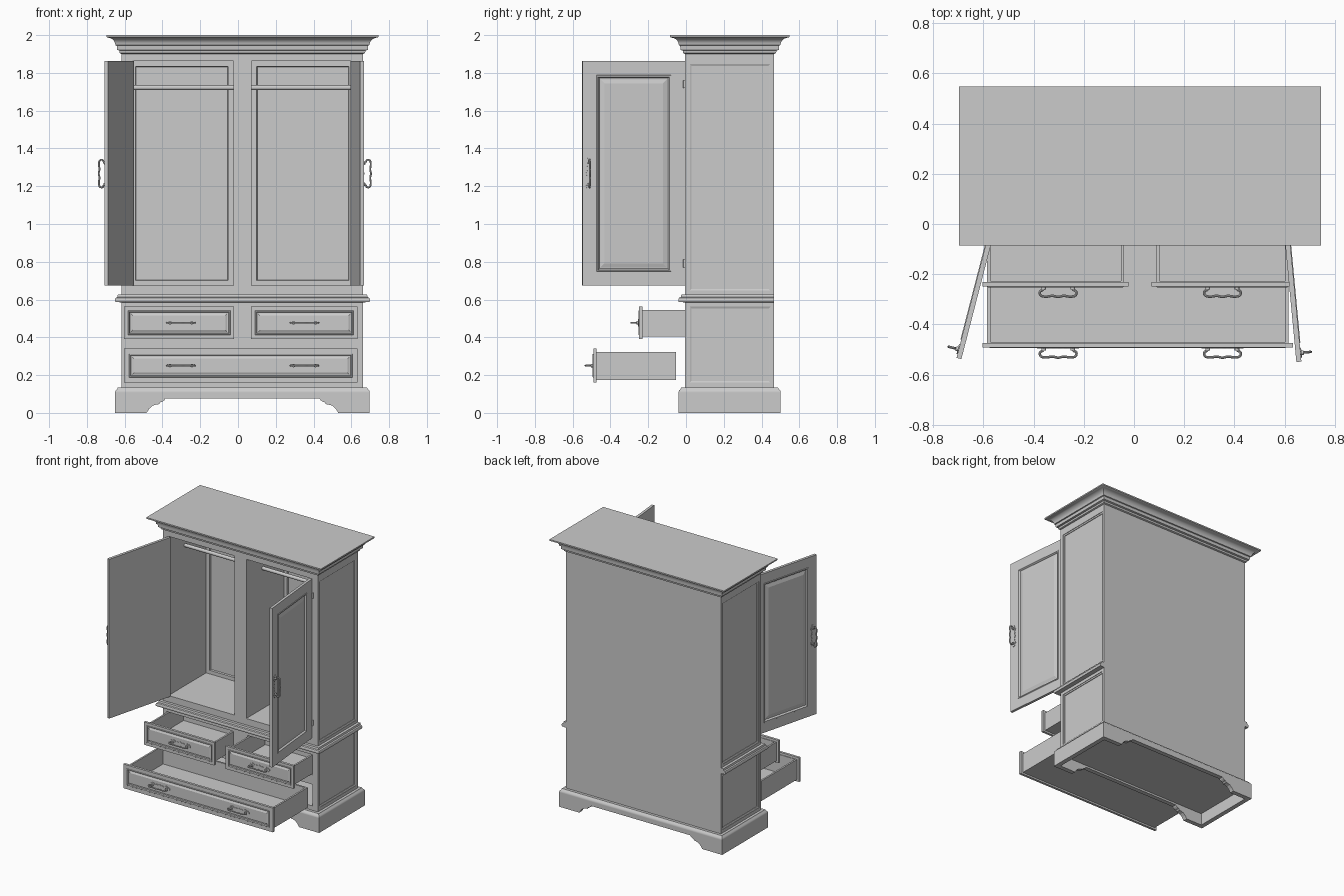
import bpy, bmesh, math
from mathutils import Matrix, Vector

if "Cube" in bpy.data.objects:
    bpy.data.objects.remove(bpy.data.objects["Cube"])

# Carcass extents (front faces -y)
X0, X1, Y0, Y1 = -0.616, 0.663, -0.005, 0.467
XC = (X0 + X1) / 2
T, R, rad = Matrix.Translation, Matrix.Rotation, math.radians


def finish(name, bm, matrix=None):
    bmesh.ops.recalc_face_normals(bm, faces=bm.faces)
    mesh = bpy.data.meshes.new(name)
    bm.to_mesh(mesh)
    bm.free()
    ob = bpy.data.objects.new(name, mesh)
    bpy.context.collection.objects.link(ob)
    if matrix:
        ob.matrix_world = matrix
    return ob


def add_loft(bm, rings, axis):
    """Closed solid through rectangles (a0, a1, b0, b1, c), c measured along axis."""
    put = {'z': lambda a, b, c: (a, b, c),
           'y': lambda a, b, c: (a, c, b),
           'x': lambda a, b, c: (c, a, b)}[axis]
    loops = [[bm.verts.new(put(a, b, c)) for a, b in ((a0, b0), (a1, b0), (a1, b1), (a0, b1))]
             for a0, a1, b0, b1, c in rings]
    for p, q in zip(loops, loops[1:]):
        for i in range(4):
            j = (i + 1) % 4
            bm.faces.new((p[i], p[j], q[j], q[i]))
    bm.faces.new(loops[0])
    bm.faces.new(loops[-1])


def inset_rings(a0, a1, b0, b1, steps):
    return [(a0 + d, a1 - d, b0 + d, b1 - d, c) for d, c in steps]


def loft(name, rings, axis, matrix=None):
    bm = bmesh.new()
    add_loft(bm, rings, axis)
    return finish(name, bm, matrix)


def moulding(name, profile, back=True):
    """Profile of (offset, z) swept round the carcass."""
    return loft(name, [(X0 - o, X1 + o, Y0 - o, Y1 + (o if back else 0), z)
                       for o, z in profile], 'z')


def prism(name, pts, y0, y1):
    bm = bmesh.new()
    f = bm.faces.new([bm.verts.new((x, y0, z)) for x, z in pts])
    ext = bmesh.ops.extrude_face_region(bm, geom=[f])
    bmesh.ops.translate(bm, vec=(0, y1 - y0, 0),
                        verts=[v for v in ext['geom'] if isinstance(v, bmesh.types.BMVert)])
    return finish(name, bm)


def rod(name, radius, depth, matrix):
    bm = bmesh.new()
    bmesh.ops.create_cone(bm, cap_ends=True, segments=16, radius1=radius,
                          radius2=radius, depth=depth)
    return finish(name, bm, matrix)


smooth = []

# Carcass: block with wardrobe bays, drawer bays and side panels cut out
carcass = loft("carcass", [(X0, X1, Y0, Y1, 0.09), (X0, X1, Y0, Y1, 1.91)], 'z')
bm = bmesh.new()
bays = [(-0.57, -0.025), (0.072, 0.615)]
for a, b in bays:
    add_loft(bm, inset_rings(a, b, 0.674, 1.862,
                             [(0, -0.1), (0, 0.438), (0.027, 0.438), (0.03, 0.45)]), 'y')
for a, b, c, d in ((-0.588, -0.035, 0.40, 0.55), (0.082, 0.617, 0.40, 0.55),
                   (-0.592, 0.62, 0.168, 0.328)):
    add_loft(bm, [(a, b, c, d, -0.1), (a, b, c, d, 0.44)], 'y')
for x, s in ((X0, 1), (X1, -1)):
    for z0, z1 in ((0.647, 1.847), (0.16, 0.562)):
        add_loft(bm, inset_rings(0.02, 0.447, z0, z1,
                                 [(0, x - s * 0.05), (0, x + s * 0.003),
                                  (0.01, x + s * 0.007), (0.01, x + s * 0.011)]), 'x')
cutter = finish("cutter", bm)
cutter.hide_render = True
mod = carcass.modifiers.new("cut", 'BOOLEAN')
mod.operation, mod.solver, mod.object = 'DIFFERENCE', 'EXACT', cutter
bpy.context.view_layer.update()
mesh = bpy.data.meshes.new_from_object(carcass.evaluated_get(bpy.context.evaluated_depsgraph_get()))
carcass.modifiers.clear()
carcass.data = mesh
bpy.data.objects.remove(cutter)

# Hanging rods
for i, (a, b) in enumerate(bays):
    smooth.append(rod(f"hanging_rod_{i}", 0.013, b - a,
                      T(((a + b) / 2, 0.19, 1.722)) @ R(rad(90), 4, 'Y')))

# Mouldings
cornice = [(0.0, 1.90), (0.01, 1.905), (0.012, 1.918), (0.024, 1.922), (0.026, 1.944), (0.033, 1.947)]
cornice += [(0.033 + 0.042 * (1 - math.cos(t * math.pi / 10)), 1.947 + 0.04 * math.sin(t * math.pi / 10))
            for t in range(1, 6)]
cornice += [(0.081, 1.99), (0.081, 2.0)]
smooth.append(moulding("cornice", cornice))
smooth.append(moulding("waist_moulding", [(0, 0.585), (0.033, 0.587), (0.036, 0.594), (0.036, 0.602),
                                          (0.032, 0.609), (0.023, 0.613), (0.02, 0.626)], back=False))
smooth.append(moulding("base_moulding", [(0.034, 0.108), (0.034, 0.112), (0.031, 0.12),
                                         (0.024, 0.126), (0.02, 0.135)]))

# Bracket base: shaped boards front and back, plain boards at the sides
P = 0.034
bx0, bx1, by0, by1 = X0 - P, X1 + P, Y0 - P, Y1 + P
half = [(bx0, 0.11), (bx0, 0), (-0.484, 0), (-0.47, 0.022), (-0.452, 0.038), (-0.43, 0.045),
        (-0.418, 0.046), (-0.412, 0.056), (-0.4, 0.06), (-0.39, 0.067), (-0.385, 0.076)]
outline = half + [(2 * XC - x, z) for x, z in reversed(half)]
prism("base_front", outline, by0, by0 + P)
prism("base_back", outline, by1 - P, by1)
for n, a, b in (("left", bx0, bx0 + P), ("right", bx1 - P, bx1)):
    loft("base_" + n, [(a, b, by0 + P, by1 - P, 0), (a, b, by0 + P, by1 - P, 0.11)], 'z')

# Handle: bail curve, posts and shaped back plate, length along x, projecting to -y
cu = bpy.data.curves.new("bail", 'CURVE')
cu.dimensions, cu.bevel_depth, cu.bevel_resolution, cu.resolution_u = '3D', 0.005, 2, 5
side = [(0.058, 0), (0.06, -0.012), (0.072, -0.02), (0.07, -0.034), (0.052, -0.04), (0.022, -0.037)]
path = side + [(0, -0.041)] + [(-x, y) for x, y in reversed(side)]
sp = cu.splines.new('BEZIER')
sp.bezier_points.add(len(path) - 1)
for p, (x, y) in zip(sp.bezier_points, path):
    p.co = (x, y, 0)
    p.handle_left_type = p.handle_right_type = 'AUTO'
tmp = bpy.data.objects.new("bail", cu)
bpy.context.collection.objects.link(tmp)
bail = bpy.data.meshes.new_from_object(tmp.evaluated_get(bpy.context.evaluated_depsgraph_get()))
bpy.data.objects.remove(tmp)
quarter = [(0.084, 0.005), (0.074, 0.014), (0.066, 0.011), (0.058, 0.02), (0.046, 0.016),
           (0.036, 0.008), (0.024, 0.014), (0.014, 0.01), (0, 0.018)]
top = quarter + [(-x, z) for x, z in reversed(quarter[:-1])]


def handle(name, matrix):
    b = bpy.data.objects.new(name + "_bail", bail)
    bpy.context.collection.objects.link(b)
    plate = prism(name + "_plate", top + [(x, -z) for x, z in reversed(top)], -0.004, 0.002)
    b.matrix_world = plate.matrix_world = matrix
    smooth.append(b)
    for s in (-1, 1):
        smooth.append(rod(name + "_post", 0.009, 0.012,
                          matrix @ T((s * 0.058, -0.006, 0)) @ R(rad(90), 4, 'X')))


# Doors, standing open on their hinges
W, TH = 0.545, 0.02
for name, s, px, ang in (("left", -1, -0.57, 104.5), ("right", 1, 0.615, 95.4)):
    M = T((px, Y0, 0)) @ R(s * rad(ang), 4, 'Z')
    a0, a1 = sorted((0, -s * W))
    loft(name + "_door", inset_rings(a0, a1, 0.674, 1.862, [
        (0, TH), (0, 0), (0.074, 0), (0.076, -0.003), (0.083, -0.003), (0.087, 0.003),
        (0.09, 0.009), (0.096, 0.009), (0.118, 0.003)]), 'y', M)
    handle(name + "_door_handle", M @ T((-s * 0.51, 0, 1.267)) @ R(rad(90), 4, 'Y'))
    for z in (0.79, 1.74):
        smooth.append(rod(name + "_hinge", 0.007, 0.042, T((px + s * 0.004, Y0 - 0.003, z))))

# Drawers, pulled out
for name, a, b, z0, z1, yf, m, grips in (
        ("upper_left_drawer", -0.603, -0.021, 0.392, 0.562, -0.249, 0.02, (-0.302,)),
        ("upper_right_drawer", 0.07, 0.632, 0.392, 0.562, -0.249, 0.02, (0.352,)),
        ("lower_drawer", -0.603, 0.632, 0.16, 0.34, -0.491, 0.027, (-0.302, 0.352))):
    loft(name + "_front", inset_rings(a, b, z0, z1, [
        (0, yf + 0.018), (0, yf), (m, yf), (m + 0.002, yf - 0.003), (m + 0.007, yf - 0.003),
        (m + 0.01, yf + 0.006), (m + 0.016, yf + 0.006), (m + 0.026, yf + 0.001)]), 'y')
    l, r, f, k = a + 0.018, b - 0.018, yf + 0.018, yf + 0.438
    t = 0.013
    loft(name + "_box", [(l, r, f, k, z0 + 0.013), (l, r, f, k, z1 - 0.017),
                         (l + t, r - t, f + 0.004, k - t, z1 - 0.017),
                         (l + t, r - t, f + 0.004, k - t, z0 + 0.026)], 'z')
    for i, x in enumerate(grips):
        handle(f"{name}_handle_{i}", T((x, yf, (z0 + z1) / 2)))

# Smooth the turned and curved parts
bpy.ops.object.select_all(action='DESELECT')
for ob in smooth:
    ob.select_set(True)
bpy.context.view_layer.objects.active = smooth[0]
bpy.ops.object.shade_smooth_by_angle(angle=rad(35))
